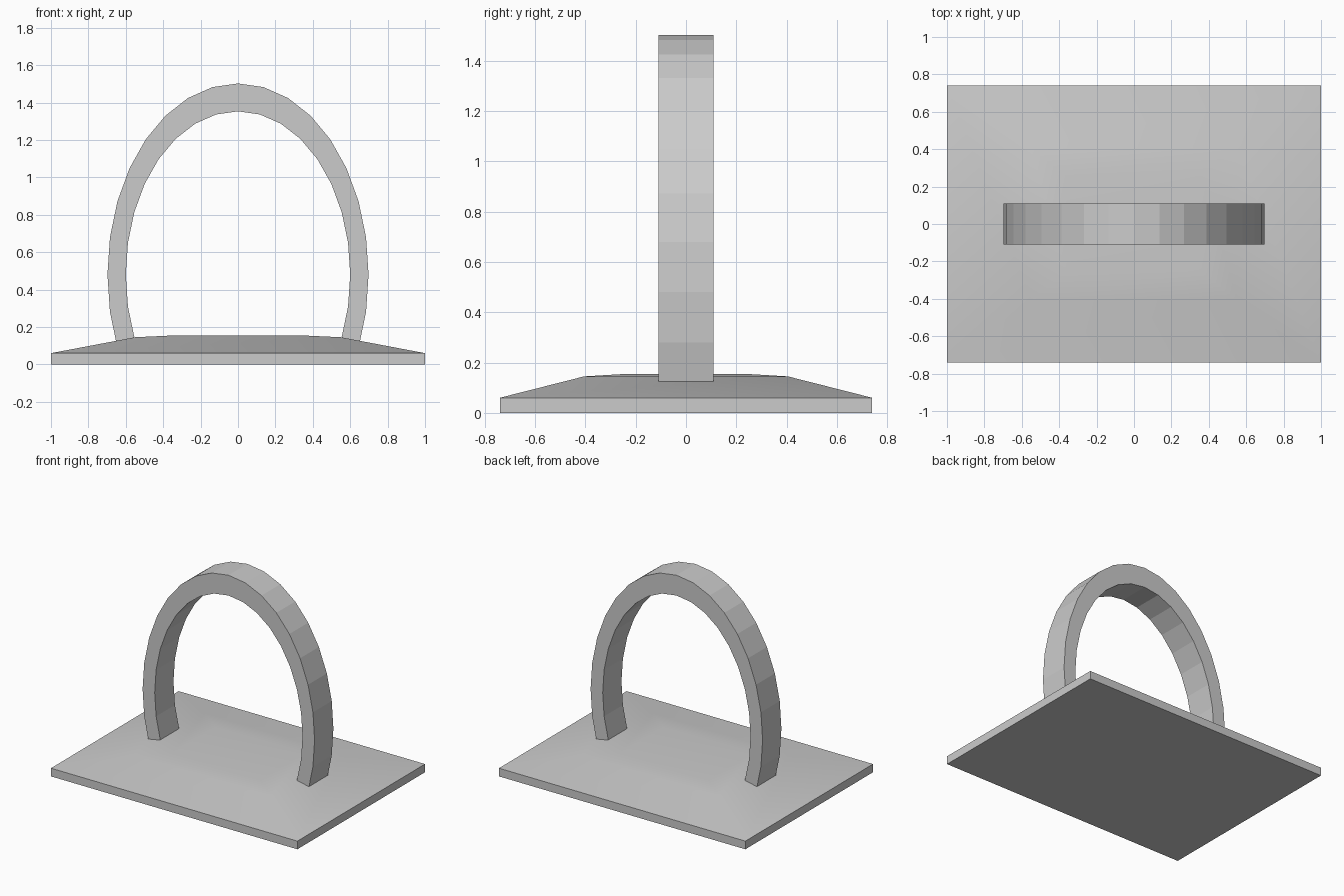
import bpy, bmesh
from math import sin, cos, radians

if "Cube" in bpy.data.objects:
    bpy.data.objects.remove(bpy.data.objects["Cube"])


def make_object(name, bm):
    bmesh.ops.recalc_face_normals(bm, faces=bm.faces)
    mesh = bpy.data.meshes.new(name)
    bm.to_mesh(mesh)
    bm.free()
    obj = bpy.data.objects.new(name, mesh)
    bpy.context.collection.objects.link(obj)
    return obj


def bridge_rings(bm, a, b):
    n = len(a)
    for i in range(n):
        j = (i + 1) % n
        bm.faces.new((a[i], a[j], b[j], b[i]))


# Base plate: stacked rectangles forming a slab with a gently raised top
bm = bmesh.new()
levels = [(1.0, 0.74, 0.0), (1.0, 0.74, 0.06), (0.55, 0.405, 0.145), (0.36, 0.255, 0.154)]
rings = [[bm.verts.new((sx * x, sy * y, z))
          for sx, sy in ((-1, -1), (1, -1), (1, 1), (-1, 1))] for x, y, z in levels]
for lower, upper in zip(rings, rings[1:]):
    bridge_rings(bm, lower, upper)
bm.faces.new(rings[0])
bm.faces.new(rings[-1])
base = make_object("base_plate", bm)
bpy.context.view_layer.objects.active = base
base.select_set(True)
bpy.ops.object.shade_smooth_by_angle(angle=radians(30))

# Arch: rectangular section swept along part of a 32-sided ellipse
bm = bmesh.new()
center_z, half_width = 0.48, 0.109
outer, inner = (0.698, 1.022), (0.6, 0.873)
sections = []
for i in range(-10, 11):
    a = radians(i * 11.25)
    sections.append([bm.verts.new((rx * sin(a), y, center_z + rz * cos(a)))
                     for (rx, rz), y in ((outer, -half_width), (outer, half_width),
                                         (inner, half_width), (inner, -half_width))])
for s, t in zip(sections, sections[1:]):
    bridge_rings(bm, s, t)
bm.faces.new(sections[0])
bm.faces.new(sections[-1])
make_object("arch", bm)
